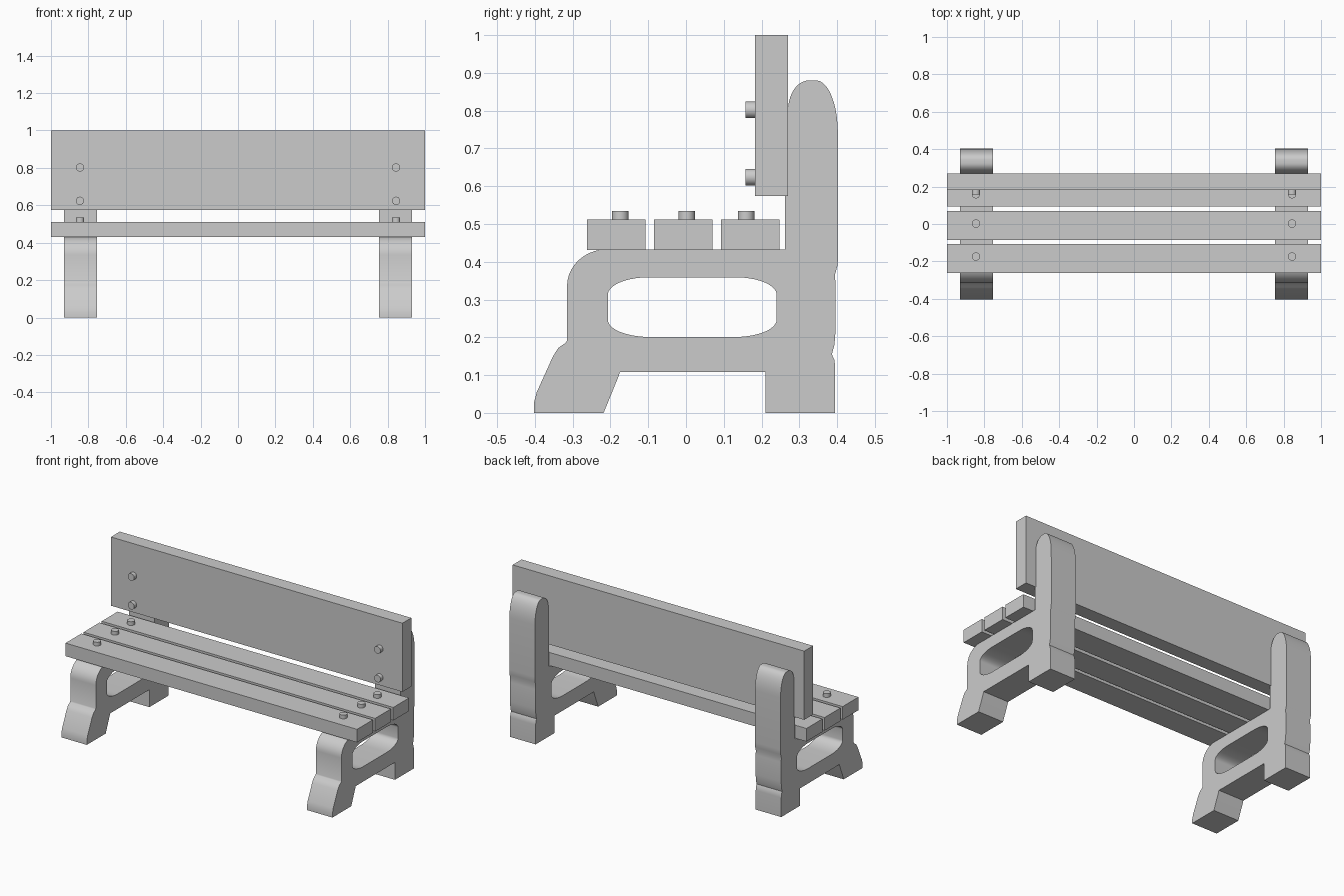
import bpy
import bmesh
from math import sin, cos, pi, radians
from mathutils import Matrix

cube = bpy.data.objects.get("Cube")
if cube:
    bpy.data.objects.remove(cube, do_unlink=True)

GREY = (0.6, 0.6, 0.6, 1.0)
grey = bpy.data.materials.new("plain grey")
grey.use_nodes = True
grey.diffuse_color = GREY
grey.node_tree.nodes["Principled BSDF"].inputs["Base Color"].default_value = GREY


def add_object(name, mesh):
    mesh.name = name
    mesh.materials.clear()
    mesh.materials.append(grey)
    obj = bpy.data.objects.new(name, mesh)
    bpy.context.collection.objects.link(obj)
    return obj


def arc(cy, cz, ry, rz, start, end, steps=10):
    """Points on an elliptical arc, angles in degrees."""
    angles = [radians(start + (end - start) * i / steps) for i in range(steps + 1)]
    return [(cy + ry * cos(a), cz + rz * sin(a)) for a in angles]


def plank(name, y0, y1, z0, z1):
    bm = bmesh.new()
    size = Matrix.Diagonal((2, y1 - y0, z1 - z0, 1))
    place = Matrix.Translation((0, (y0 + y1) / 2, (z0 + z1) / 2))
    bmesh.ops.create_cube(bm, size=1, matrix=place @ size)
    mesh = bpy.data.meshes.new(name)
    bm.to_mesh(mesh)
    bm.free()
    return add_object(name, mesh)


def bolt(name, location, facing_front):
    bm = bmesh.new()
    turn = Matrix.Rotation(pi / 2 if facing_front else 0, 4, "X")
    bmesh.ops.create_cone(bm, cap_ends=True, segments=32, radius1=0.022,
                          radius2=0.022, depth=0.05,
                          matrix=Matrix.Translation(location) @ turn)
    mesh = bpy.data.meshes.new(name)
    bm.to_mesh(mesh)
    bm.free()
    return add_object(name, mesh)


# Side profile of the cast end frame, as (y, z)
outline = [(-0.403, 0), (-0.403, 0.025), (-0.395, 0.055), (-0.352, 0.15),
           (-0.338, 0.172), (-0.318, 0.186), (-0.315, 0.192)]
outline += arc(-0.21, 0.335, 0.105, 0.098, 180, 90)
outline += [(0.262, 0.433), (0.262, 0.575), (0.268, 0.585)]
outline += arc(0.325, 0.8, 0.055, 0.08, 180, 90)
outline += arc(0.345, 0.74, 0.057, 0.14, 90, 0)
outline += [(0.403, 0.42), (0.401, 0.39), (0.394, 0.365), (0.396, 0.34),
            (0.396, 0.22), (0.393, 0.18), (0.386, 0.155), (0.393, 0.14),
            (0.395, 0.12), (0.395, 0), (0.21, 0), (0.21, 0.108),
            (-0.175, 0.108), (-0.178, 0.098), (-0.218, 0)]

# Rounded opening below the seat
opening = []
for cy, cz, start in ((0.13, 0.313, 0), (-0.097, 0.313, 90),
                      (-0.097, 0.247, 180), (0.13, 0.247, 270)):
    opening += arc(cy, cz, 0.11, 0.046, start, start + 90)


def end_frame(name, x):
    curve = bpy.data.curves.new(name, "CURVE")
    curve.dimensions = "2D"
    curve.fill_mode = "BOTH"
    curve.extrude = 0.0875
    for points in (outline, opening):
        spline = curve.splines.new("POLY")
        spline.points.add(len(points) - 1)
        for point, (y, z) in zip(spline.points, points):
            point.co = (y, z, 0, 1)
        spline.use_cyclic_u = True
    helper = bpy.data.objects.new(name + " helper", curve)
    mesh = bpy.data.meshes.new_from_object(helper)
    bpy.data.objects.remove(helper)
    # Stand the profile up in the y-z plane
    mesh.transform(Matrix(((0, 0, 1, x), (1, 0, 0, 0), (0, 1, 0, 0), (0, 0, 0, 1))))
    bm = bmesh.new()
    bm.from_mesh(mesh)
    bmesh.ops.remove_doubles(bm, verts=bm.verts, dist=0.0001)
    bmesh.ops.recalc_face_normals(bm, faces=bm.faces)
    bm.to_mesh(mesh)
    bm.free()
    return add_object(name, mesh)


# Planks
for label, y in (("front", -0.262), ("middle", -0.085), ("rear", 0.093)):
    plank(f"{label}_seat_plank", y, y + 0.155, 0.431, 0.512)
plank("backrest_plank", 0.183, 0.27, 0.574, 1.0)

# End frames and bolts on both sides
rounded = []
for side, sign in (("left", 1), ("right", -1)):
    rounded.append(end_frame(f"{side}_end_frame", sign * 0.8425))
    x = sign * 0.845
    for label, y in (("front", -0.174), ("middle", 0.002), ("rear", 0.159)):
        rounded.append(bolt(f"{side}_{label}_seat_bolt", (x, y, 0.51), False))
    for label, z in (("upper", 0.802), ("lower", 0.624)):
        rounded.append(bolt(f"{side}_{label}_back_bolt", (x, 0.183, z), True))

bpy.ops.object.select_all(action="DESELECT")
for obj in rounded:
    obj.select_set(True)
bpy.context.view_layer.objects.active = rounded[0]
bpy.ops.object.shade_smooth_by_angle(angle=radians(30))
